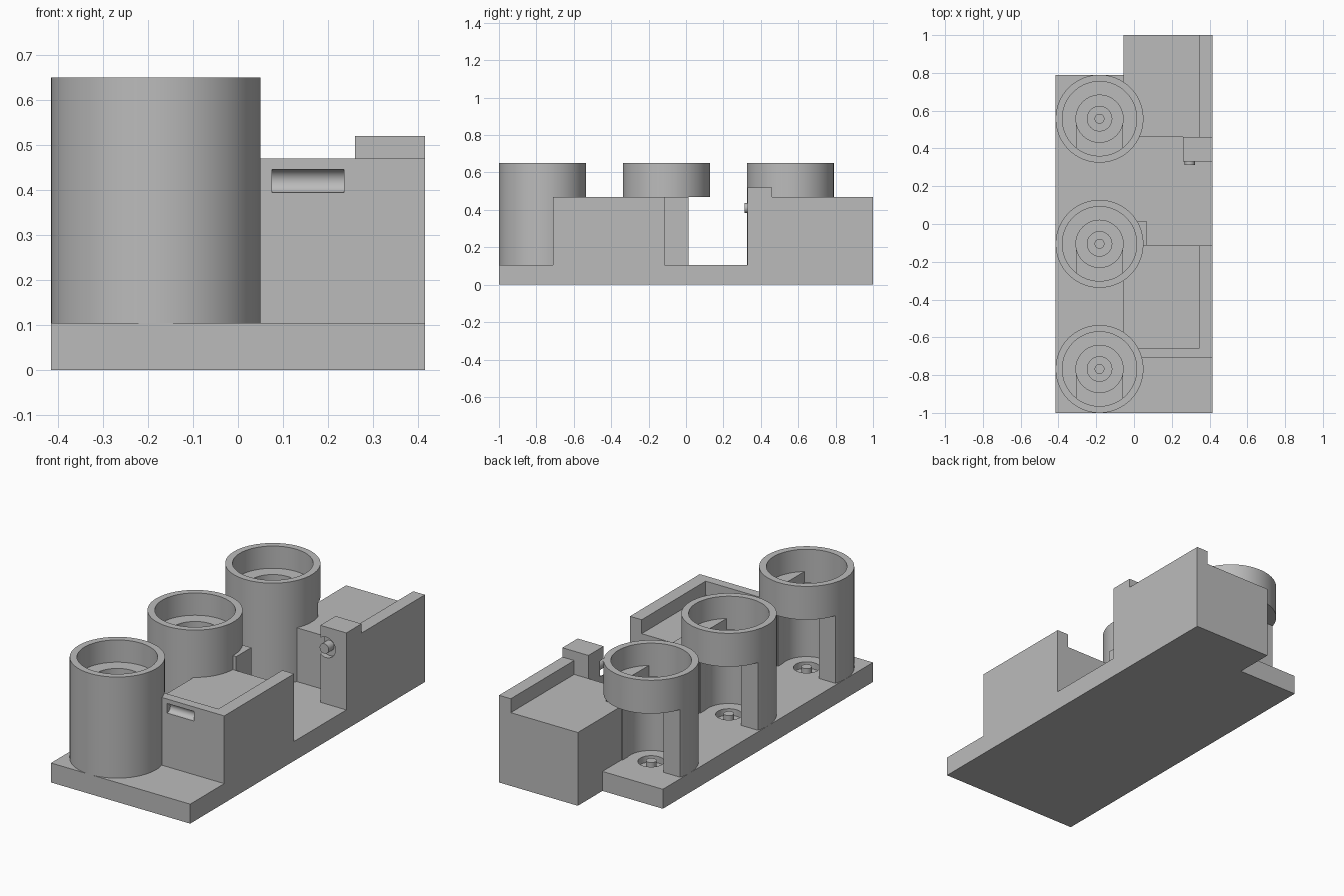
import bpy
import bmesh
from mathutils import Matrix, Vector

old = bpy.data.objects.get("Cube")
if old:
    bpy.data.objects.remove(old, do_unlink=True)

GREY = (0.5, 0.5, 0.5, 1.0)
grey = bpy.data.materials.new("plain grey")
grey.use_nodes = True
grey.diffuse_color = GREY
grey.node_tree.nodes["Principled BSDF"].inputs["Base Color"].default_value = GREY


def finish(name, bm):
    bmesh.ops.recalc_face_normals(bm, faces=bm.faces)
    mesh = bpy.data.meshes.new(name)
    bm.to_mesh(mesh)
    bm.free()
    mesh.materials.append(grey)
    obj = bpy.data.objects.new(name, mesh)
    bpy.context.collection.objects.link(obj)
    return obj


def box(name, low, high):
    low, high = Vector(low), Vector(high)
    size = high - low
    bm = bmesh.new()
    bmesh.ops.create_cube(bm, size=1, matrix=Matrix.Translation((low + high) / 2)
                          @ Matrix.Diagonal((*size, 1)))
    return finish(name, bm)


def rod(name, start, end, radius, sides=64):
    """Cylinder running between two points."""
    start, end = Vector(start), Vector(end)
    axis = end - start
    turn = axis.to_track_quat("Z", "Y").to_matrix().to_4x4()
    bm = bmesh.new()
    bmesh.ops.create_cone(bm, cap_ends=True, segments=sides, radius1=radius,
                          radius2=radius, depth=axis.length,
                          matrix=Matrix.Translation((start + end) / 2) @ turn)
    return finish(name, bm)


def prism(name, outline, place, depth):
    """Extrude a flat outline; place maps outline points to 3D."""
    bm = bmesh.new()
    face = bm.faces.new([bm.verts.new(place(*p)) for p in outline])
    made = bmesh.ops.extrude_face_region(bm, geom=[face])
    bmesh.ops.translate(bm, vec=depth,
                        verts=[v for v in made["geom"] if isinstance(v, bmesh.types.BMVert)])
    return finish(name, bm)


def boolean(obj, tool, operation="DIFFERENCE"):
    mod = obj.modifiers.new("cut", "BOOLEAN")
    mod.operation = operation
    mod.solver = "EXACT"
    mod.object = tool
    bpy.context.view_layer.objects.active = obj
    bpy.ops.object.modifier_apply(modifier=mod.name)
    bpy.data.objects.remove(tool, do_unlink=True)


def smooth(obj):
    bpy.ops.object.select_all(action="DESELECT")
    obj.select_set(True)
    bpy.context.view_layer.objects.active = obj
    bpy.ops.object.shade_smooth_by_angle(angle=0.5)


# Shared levels
EDGE, BACK = 0.415, 1.0
BASE, FLOOR, RIM, LEDGE, TOP = 0.105, 0.395, 0.47, 0.53, 0.65
INNER, WALL = -0.055, 0.345
TX, TOWERS = -0.1825, (-0.7675, -0.105, 0.5575)

# Base plate, notched at one rear corner
plate = [(-EDGE, -BACK), (EDGE, -BACK), (EDGE, BACK), (INNER, BACK),
         (INNER, 0.79), (-EDGE, 0.79)]
base = prism("base_plate", plate, lambda x, y: (x, y, 0), (0, 0, BASE))
for y in TOWERS:
    boolean(base, rod("pocket", (TX, y, 0.07), (TX, y, 0.2), 0.065, 48))
smooth(base)

# Front block: tray with front and side walls and a rounded finger groove
front = box("front_block", (INNER, -0.71, BASE), (EDGE, -0.115, RIM))
boolean(front, box("tray", (-0.2, -0.66, FLOOR), (WALL, 0, 0.6)))
boolean(front, rod("groove", (0.075, -0.71, 0.42), (0.235, -0.71, 0.42), 0.026, 48))
smooth(front)

# Small stop behind the front block
box("stop_block", (INNER, -0.115, BASE), (0.07, 0.013, RIM))

# Rear block with side wall, open at the back
step = [(INNER, BASE), (EDGE, BASE), (EDGE, RIM), (WALL, RIM), (WALL, FLOOR), (INNER, FLOOR)]
prism("rear_block", step, lambda x, z: (x, 0.46, z), (0, BACK - 0.46, 0))

# Raised post with a round socket and pin
post = box("post", (0.26, 0.33, BASE), (EDGE, 0.46, 0.52))
boolean(post, rod("socket", (0.295, 0.3, 0.41), (0.295, 0.36, 0.41), 0.055))
smooth(post)
smooth(rod("post_pin", (0.295, 0.313, 0.41), (0.295, 0.37, 0.41), 0.027, 32))

# Towers: stepped bore above, U-shaped opening to the rear below
for number, y in enumerate(TOWERS, 1):
    tower = rod(f"tower_{number}", (TX, y, BASE), (TX, y, TOP), 0.2325, 96)
    boolean(tower, rod("bore", (TX, y, LEDGE), (TX, y, 0.8), 0.197, 96))
    channel = rod("channel", (TX, y, RIM), (TX, y, 0.6), 0.197, 96)
    boolean(channel, box("limit", (TX - 0.122, y - 0.3, 0.3), (TX + 0.122, y, 0.7)), "INTERSECT")
    boolean(tower, channel)
    boolean(tower, box("rear_cut", (TX - 0.4, y + 0.07, 0), (TX + 0.4, y + 0.4, RIM)))
    boolean(tower, box("opening", (TX - 0.122, y, 0), (TX + 0.122, y + 0.4, RIM)))
    boolean(tower, rod("hole", (TX, y, 0), (TX, y, 0.6), 0.125, 64))
    smooth(tower)
    smooth(rod(f"tower_pin_{number}", (TX, y, 0.06), (TX, y, 0.11), 0.026, 32))
